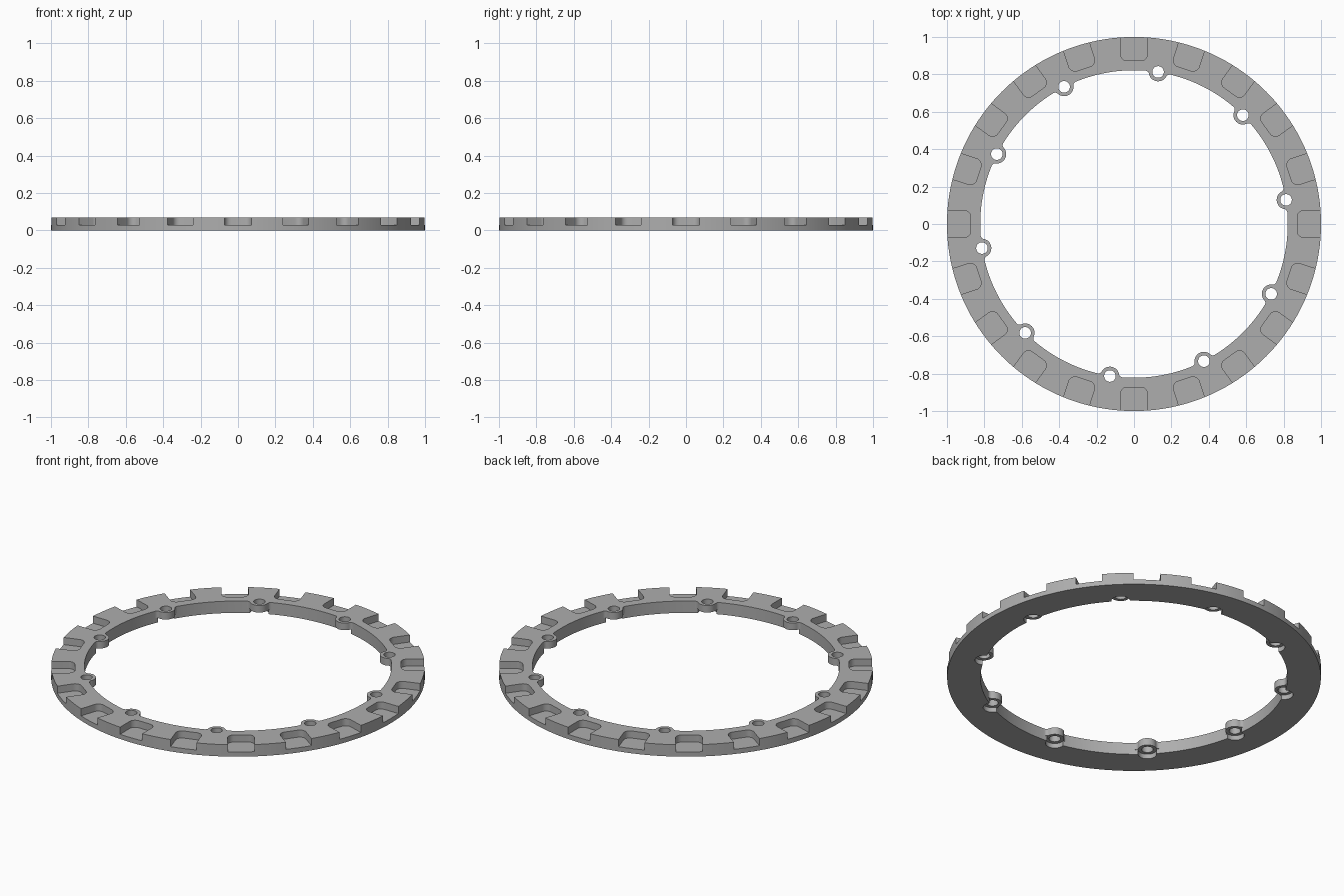
import bpy, bmesh
from math import sin, cos, pi, radians, acos, atan2, hypot
from mathutils import Matrix, Vector

if "Cube" in bpy.data.objects:
    bpy.data.objects.remove(bpy.data.objects["Cube"])

OUTER, INNER, HEIGHT = 1.0, 0.822, 0.07
LUGS, LUG_R, HOLE_R, FILLET, LUG_BASE = 10, 0.05, 0.031, 0.02, 0.028
NOTCHES, NOTCH_FLOOR, NOTCH_IN, NOTCH_HALF, CORNER = 20, 0.028, 0.873, 0.072, 0.035
PITCH_R = 0.823
EPS = 0.02

grey = bpy.data.materials.new("satin grey")
grey.use_nodes = True
colour = (0.42, 0.42, 0.42, 1)
grey.diffuse_color = colour
grey.node_tree.nodes["Principled BSDF"].inputs["Base Color"].default_value = colour


def arc(cx, cy, r, a0, a1, n):
    return [(cx + r * cos(a0 + (a1 - a0) * i / n), cy + r * sin(a0 + (a1 - a0) * i / n))
            for i in range(n + 1)]


def circle(cx, cy, r, n):
    return arc(cx, cy, r, 0, 2 * pi, n)[:-1]


def turn(points, angle):
    return [(x * cos(angle) - y * sin(angle), x * sin(angle) + y * cos(angle)) for x, y in points]


def prisms(name, outlines, z0, z1):
    """One mesh object holding an upright prism for each outline."""
    bm = bmesh.new()
    for pts in outlines:
        face = bm.faces.new([bm.verts.new((x, y, z0)) for x, y in pts])
        top = bmesh.ops.extrude_face_region(bm, geom=[face])["geom"]
        bmesh.ops.translate(bm, vec=(0, 0, z1 - z0),
                            verts=[v for v in top if isinstance(v, bmesh.types.BMVert)])
    bmesh.ops.recalc_face_normals(bm, faces=bm.faces)
    mesh = bpy.data.meshes.new(name)
    bm.to_mesh(mesh)
    bm.free()
    mesh.materials.append(grey)
    obj = bpy.data.objects.new(name, mesh)
    bpy.context.collection.objects.link(obj)
    return obj


def cut(target, cutter):
    cutter.hide_render = True
    mod = target.modifiers.new(cutter.name, "BOOLEAN")
    mod.operation, mod.solver, mod.object = "DIFFERENCE", "EXACT", cutter
    bpy.context.view_layer.objects.active = target
    bpy.ops.object.modifier_apply(modifier=mod.name)
    bpy.data.objects.remove(cutter)


def lug_outline():
    """Lug bump on +x, blended into the bore by a fillet on each side."""
    rc, reach = INNER - FILLET, LUG_R + FILLET
    a = acos((rc ** 2 + PITCH_R ** 2 - reach ** 2) / (2 * rc * PITCH_R))
    cx, cy = rc * cos(a), rc * sin(a)
    to_lug = atan2(-cy, PITCH_R - cx)
    upper = arc(cx, cy, FILLET, a, to_lug, 8)
    start = atan2(cy, cx - PITCH_R)
    tip = arc(PITCH_R, 0, LUG_R, start, 2 * pi - start, 20)
    lower = [(x, -y) for x, y in reversed(upper)]
    return (upper + tip[1:-1] + lower)[::-1], a


lug_angles = [radians(9) + 2 * pi * i / LUGS for i in range(LUGS)]
bump, blend = lug_outline()
bore = []
for t in lug_angles:
    bore += turn(bump, t)
    bore += arc(0, 0, INNER, t + blend, t + 2 * pi / LUGS - blend, 16)[1:-1]

# Ring body with lugs on the bore
ring = prisms("notched_ring", [circle(0, 0, OUTER, 160)], 0, HEIGHT)
cut(ring, prisms("bore_cutter", [bore], -EPS, HEIGHT + EPS))

# Lugs are thinner than the ring, relieved from below
cut(ring, prisms("relief_cutter", [circle(0, 0, INNER, 160)], -EPS, LUG_BASE))
cut(ring, prisms("seat_cutter", [turn(circle(PITCH_R, 0, LUG_R, 32), t) for t in lug_angles],
                 -EPS, LUG_BASE))

# Bolt holes
cut(ring, prisms("hole_cutter", [turn(circle(PITCH_R, 0, HOLE_R, 24), t) for t in lug_angles],
                 -EPS, HEIGHT + EPS))

# Rounded notches around the rim
c = NOTCH_HALF - CORNER
notch = ([(OUTER + EPS, -NOTCH_HALF), (OUTER + EPS, NOTCH_HALF)]
         + arc(NOTCH_IN + CORNER, c, CORNER, pi / 2, pi, 6)
         + arc(NOTCH_IN + CORNER, -c, CORNER, pi, 1.5 * pi, 6))
cut(ring, prisms("notch_cutter", [turn(notch, 2 * pi * i / NOTCHES) for i in range(NOTCHES)],
                 NOTCH_FLOOR, HEIGHT + EPS))

bpy.ops.object.select_all(action="DESELECT")
ring.select_set(True)
bpy.context.view_layer.objects.active = ring
bpy.ops.object.shade_smooth_by_angle(angle=radians(30))
